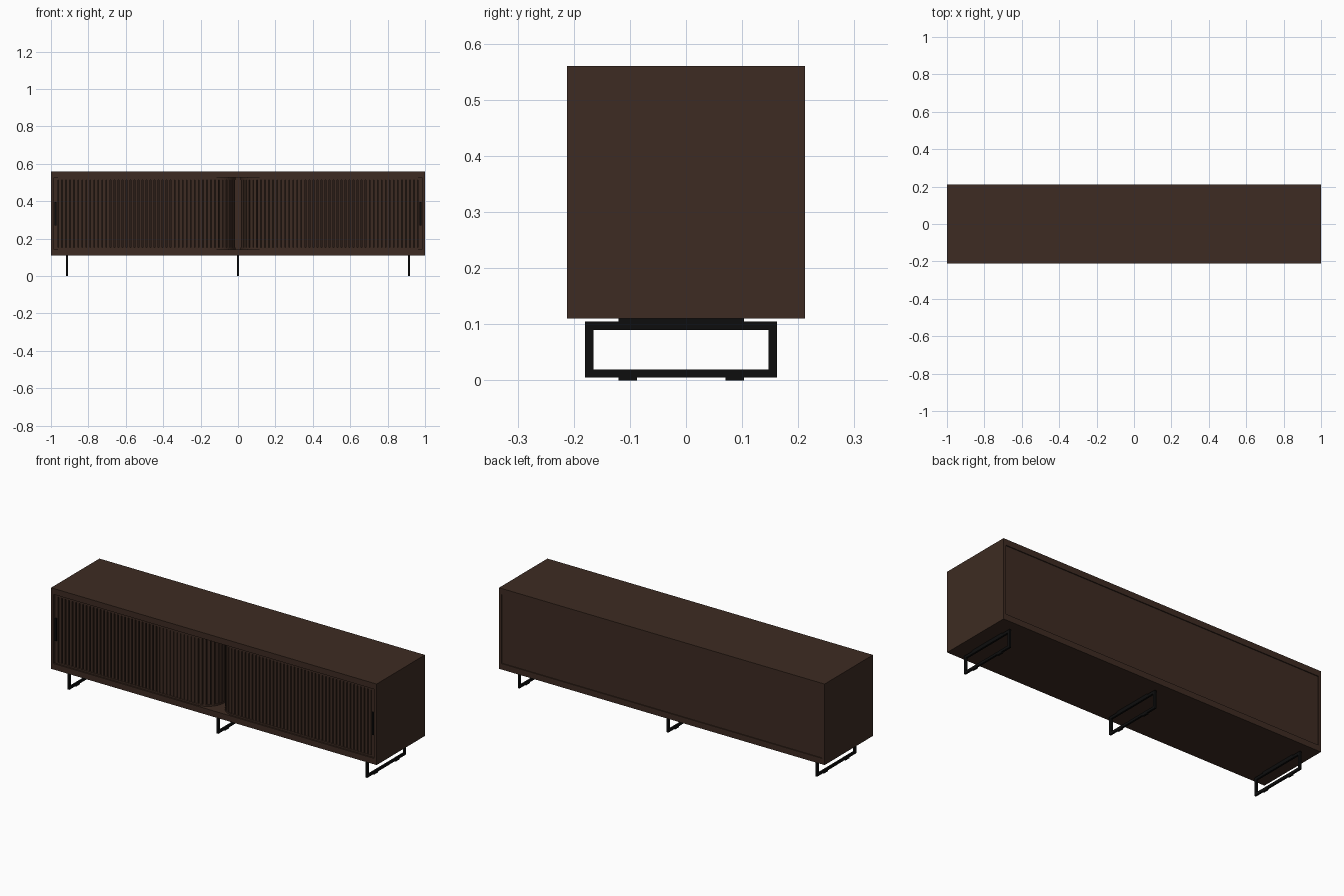
import bpy, bmesh, math
from mathutils import Matrix, Vector

if "Cube" in bpy.data.objects:
    bpy.data.objects.remove(bpy.data.objects["Cube"])


def material(name, rgb):
    m = bpy.data.materials.new(name)
    m.use_nodes = True
    m.diffuse_color = (*rgb, 1)
    b = m.node_tree.nodes["Principled BSDF"]
    b.inputs["Base Color"].default_value = (*rgb, 1)
    b.inputs["Roughness"].default_value = 0.6
    return m


WOOD = material("dark walnut", (0.047, 0.024, 0.016))
SHADE = material("shadowed walnut", (0.022, 0.012, 0.008))
BLACK = material("black metal", (0.004, 0.004, 0.004))


def finish(name, bm, mat):
    bmesh.ops.recalc_face_normals(bm, faces=bm.faces)
    me = bpy.data.meshes.new(name)
    bm.to_mesh(me)
    bm.free()
    me.materials.append(mat)
    ob = bpy.data.objects.new(name, me)
    bpy.context.scene.collection.objects.link(ob)
    return ob


def add_box(bm, x, y, z, turn=0, at=(0, 0)):
    """Box from (min, max) ranges, turned about z and then moved to a plan point."""
    size = Matrix.Diagonal((x[1] - x[0], y[1] - y[0], z[1] - z[0], 1))
    mid = Matrix.Translation((sum(x) / 2, sum(y) / 2, sum(z) / 2))
    move = Matrix.Translation((at[0], at[1], 0)) @ Matrix.Rotation(turn, 4, "Z")
    bmesh.ops.create_cube(bm, size=1, matrix=move @ mid @ size)


def box(name, mat, x, y, z):
    bm = bmesh.new()
    add_box(bm, x, y, z)
    return finish(name, bm, mat)


# Cabinet carcass
D = 0.212
LOW, HIGH = 0.143, 0.527
box("top_board", WOOD, (-1, 1), (-D, D), (HIGH, 0.56))
box("bottom_board", WOOD, (-1, 1), (-D, D), (0.11, LOW))
box("back_panel", WOOD, (-0.985, 0.985), (0.195, 0.207), (LOW, HIGH))
for side, s in (("left", 1), ("right", -1)):
    box(side + "_side_panel", WOOD, sorted((s * 0.985, s)), (-D, D), (LOW, HIGH))

# Door track: straight front, quarter turn inward, straight run to the back
START, FRONT, R, GAP = 0.962, -0.202, 0.1, 0.015
STRAIGHT = START - GAP - R
ARC = R * math.pi / 2
END = STRAIGHT + ARC + 0.28


def track(s):
    """Plan point and heading angle at distance s, for the +x door."""
    if s < STRAIGHT:
        return Vector((START - s, FRONT)), 0
    a = min((s - STRAIGHT) / R, math.pi / 2)
    p = Vector((GAP + R - R * math.sin(a), FRONT + R - R * math.cos(a)))
    if s > STRAIGHT + ARC:
        p.y += s - STRAIGHT - ARC
    return p, -a


def sweep(name, mat, near, far, z0, z1, sign):
    """Strip following the door track between two depths behind the door face."""
    bm = bmesh.new()
    stops = [0] + [STRAIGHT + ARC * i / 12 for i in range(13)] + [END]
    last = None
    for s in stops:
        p, a = track(s)
        inward = Vector((-math.sin(a), math.cos(a)))
        ring = []
        for d, z in ((near, z0), (far, z0), (far, z1), (near, z1)):
            q = p + inward * d
            ring.append(bm.verts.new((sign * q.x, q.y, z)))
        if last:
            for i in range(4):
                j = (i + 1) % 4
                bm.faces.new((last[i], last[j], ring[j], ring[i]))
        else:
            bm.faces.new(ring)
        last = ring
    bm.faces.new(last[::-1])
    return finish(name, bm, mat)


# Sliding slatted doors with rails, end stiles and handles
PITCH = 0.0215
for side, s in (("left", 1), ("right", -1)):
    bm = bmesh.new()
    d = PITCH / 2
    while d < END:
        p, a = track(d)
        add_box(bm, (-0.0085, 0.0085), (0, 0.011), (0.152, 0.515), s * a, (s * p.x, p.y))
        d += PITCH
    finish(side + "_door_slats", bm, WOOD)
    sweep(side + "_door_backing", SHADE, 0.009, 0.013, 0.152, 0.515, s)
    sweep(side + "_door_top_rail", WOOD, -0.002, 0.013, 0.515, HIGH, s)
    sweep(side + "_door_bottom_rail", WOOD, -0.002, 0.013, LOW, 0.152, s)
    box(side + "_door_stile", WOOD, sorted((s * 0.963, s * 0.984)), (-0.202, -0.189), (LOW, HIGH))
    box(side + "_door_handle", BLACK, sorted((s * 0.97, s * 0.981)), (-0.211, -0.202), (0.27, 0.395))

# Sled legs: closed loop of flat bar, mounting plate and floor pads
for name, x in (("left", 0.915), ("middle", 0), ("right", -0.915)):
    bm = bmesh.new()
    w = (x - 0.005, x + 0.005)
    for z in ((0.005, 0.019), (0.09, 0.105)):
        add_box(bm, w, (-0.18, 0.162), z)
    for y in ((-0.18, -0.165), (0.147, 0.162)):
        add_box(bm, w, y, (0.019, 0.09))
    add_box(bm, w, (-0.12, 0.103), (0.105, 0.11))
    for y in ((-0.12, -0.087), (0.07, 0.103)):
        add_box(bm, w, y, (0, 0.005))
    finish(name + "_sled_leg", bm, BLACK)
